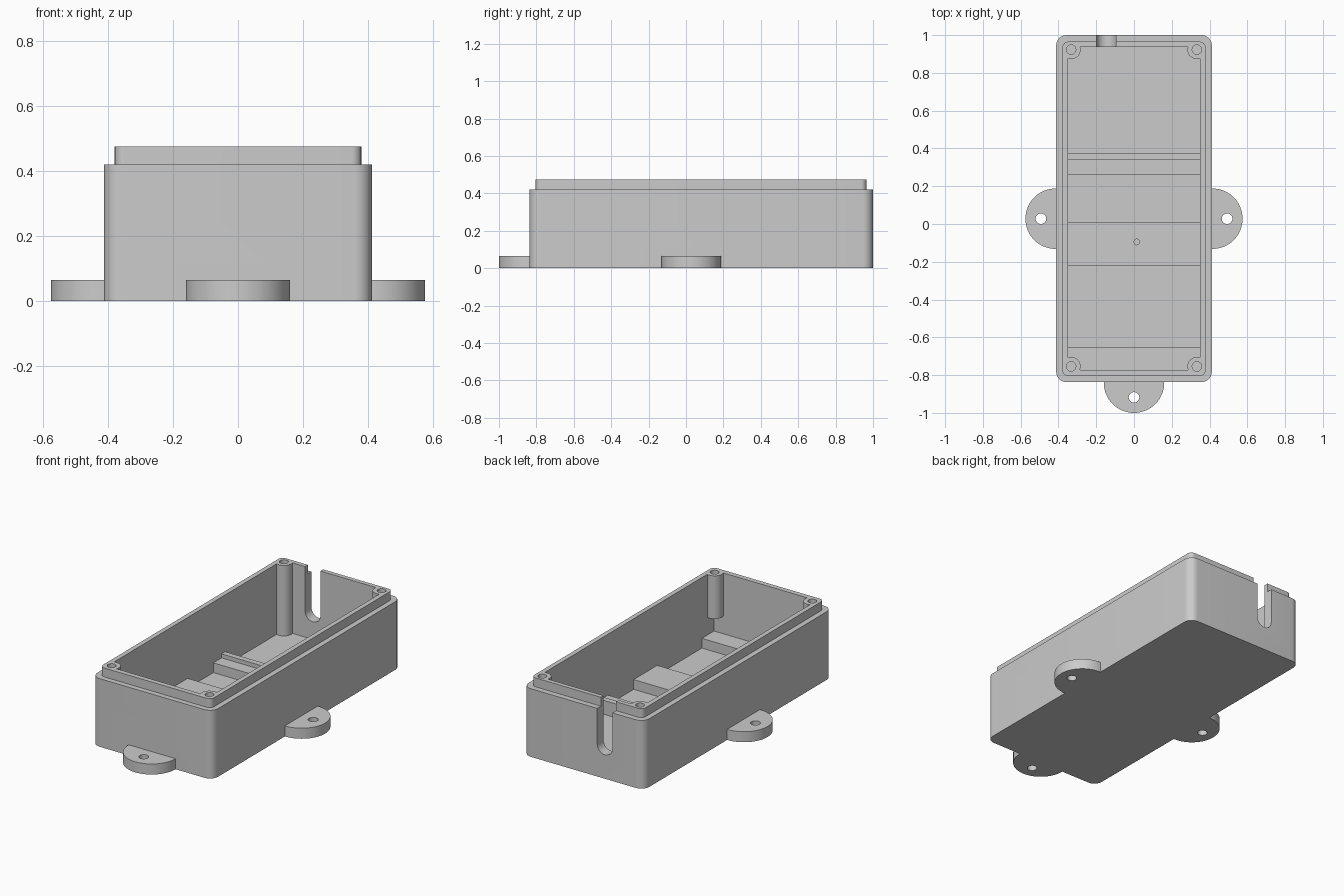
import bpy
import math

cube = bpy.data.objects.get("Cube")
if cube:
    bpy.data.objects.remove(cube, do_unlink=True)

grey = bpy.data.materials.new("plain grey")
grey.use_nodes = True
COLOUR = (0.6, 0.6, 0.6, 1)
grey.diffuse_color = COLOUR
grey.node_tree.nodes["Principled BSDF"].inputs["Base Color"].default_value = COLOUR


def prism(name, outline, z0, z1):
    """Extrude a counter-clockwise outline between two heights."""
    n = len(outline)
    verts = [(x, y, z) for z in (z0, z1) for x, y in outline]
    faces = [list(reversed(range(n))), list(range(n, 2 * n))]
    faces += [(i, (i + 1) % n, n + (i + 1) % n, n + i) for i in range(n)]
    mesh = bpy.data.meshes.new(name)
    mesh.from_pydata(verts, [], faces)
    mesh.materials.append(grey)
    obj = bpy.data.objects.new(name, mesh)
    bpy.context.collection.objects.link(obj)
    return obj


def arc(cx, cy, r, start, end, steps):
    angles = [math.radians(start + (end - start) * i / steps) for i in range(steps + 1)]
    return [(cx + r * math.cos(a), cy + r * math.sin(a)) for a in angles]


def circle(cx, cy, r, steps=32):
    return arc(cx, cy, r, 0, 360, steps)[:-1]


def rect(x0, x1, y0, y1):
    return [(x0, y0), (x1, y0), (x1, y1), (x0, y1)]


def rounded(x0, x1, y0, y1, r):
    corners = [(x1 - r, y1 - r), (x0 + r, y1 - r), (x0 + r, y0 + r), (x1 - r, y0 + r)]
    return [p for i, (x, y) in enumerate(corners)
            for p in arc(x, y, r, 90 * i, 90 * i + 90, 10)]


def combine(target, tool, operation):
    """Apply a boolean and discard the tool."""
    mod = target.modifiers.new(operation, "BOOLEAN")
    mod.operation, mod.object, mod.solver = operation, tool, "EXACT"
    bpy.context.view_layer.objects.active = target
    bpy.ops.object.modifier_apply(modifier=mod.name)
    bpy.data.objects.remove(tool, do_unlink=True)


# Outer case and the stepped lip
case = prism("enclosure_case", rounded(-0.412, 0.412, -0.837, 1.0, 0.055), 0, 0.42)
combine(case, prism("lip", rounded(-0.379, 0.379, -0.804, 0.965, 0.03), 0.3, 0.475), "UNION")

# Cavity shape, with the screw posts and floor steps left standing
FLOOR = 0.04
cavity = prism("cavity", rect(-0.35, 0.35, -0.773, 0.938), FLOOR, 0.6)
posts = [(sx * 0.333, y, bottom) for sx in (-1, 1) for y, bottom in ((-0.754, 0.21), (0.923, 0))]
for x, y, bottom in posts:
    combine(cavity, prism("post", circle(x, y, 0.05), bottom, 0.7), "DIFFERENCE")
for y0, y1, top in ((-0.8, -0.655, 0.1), (-0.22, 0.01, 0.1), (0.26, 0.35, 0.1), (0.34, 0.375, 0.125)):
    combine(cavity, prism("floor_step", rect(-0.4, 0.4, y0, y1), 0, top), "DIFFERENCE")
combine(case, cavity, "DIFFERENCE")

# Mounting lugs: half discs rooted in the walls
for cx, cy, turn in ((0.415, 0.028, 0), (-0.415, 0.028, 180), (0, -0.84, 270)):
    c, s = math.cos(math.radians(turn)), math.sin(math.radians(turn))
    root = [(-0.03, 0.16), (-0.03, -0.16)]
    outline = arc(0, 0, 0.16, -90, 90, 32) + root
    lug = prism("lug", [(cx + x * c - y * s, cy + x * s + y * c) for x, y in outline], 0, 0.065)
    combine(case, lug, "UNION")
    hole = circle(cx + 0.078 * c, cy + 0.078 * s, 0.028)
    combine(case, prism("lug_hole", hole, -0.1, 0.2), "DIFFERENCE")

# Screw holes and the small floor dimple
for x, y, _ in posts:
    combine(case, prism("screw_hole", circle(x, y, 0.025), 0.26, 0.6), "DIFFERENCE")
combine(case, prism("dimple", circle(0.015, -0.095, 0.015), 0.05, 0.2), "DIFFERENCE")

# Cable slot in the back wall, drawn flat then stood upright
slot = prism("cable_slot", arc(-0.147, 0.2, 0.052, 180, 360, 20) + [(-0.095, 0.6), (-0.199, 0.6)], -1.1, -0.9)
slot.rotation_euler.x = math.radians(90)
bpy.context.view_layer.update()
combine(case, slot, "DIFFERENCE")

# Smooth the curved walls, keep the edges sharp
bpy.ops.object.select_all(action="DESELECT")
case.select_set(True)
bpy.context.view_layer.objects.active = case
bpy.ops.object.shade_smooth_by_angle(angle=math.radians(30))
